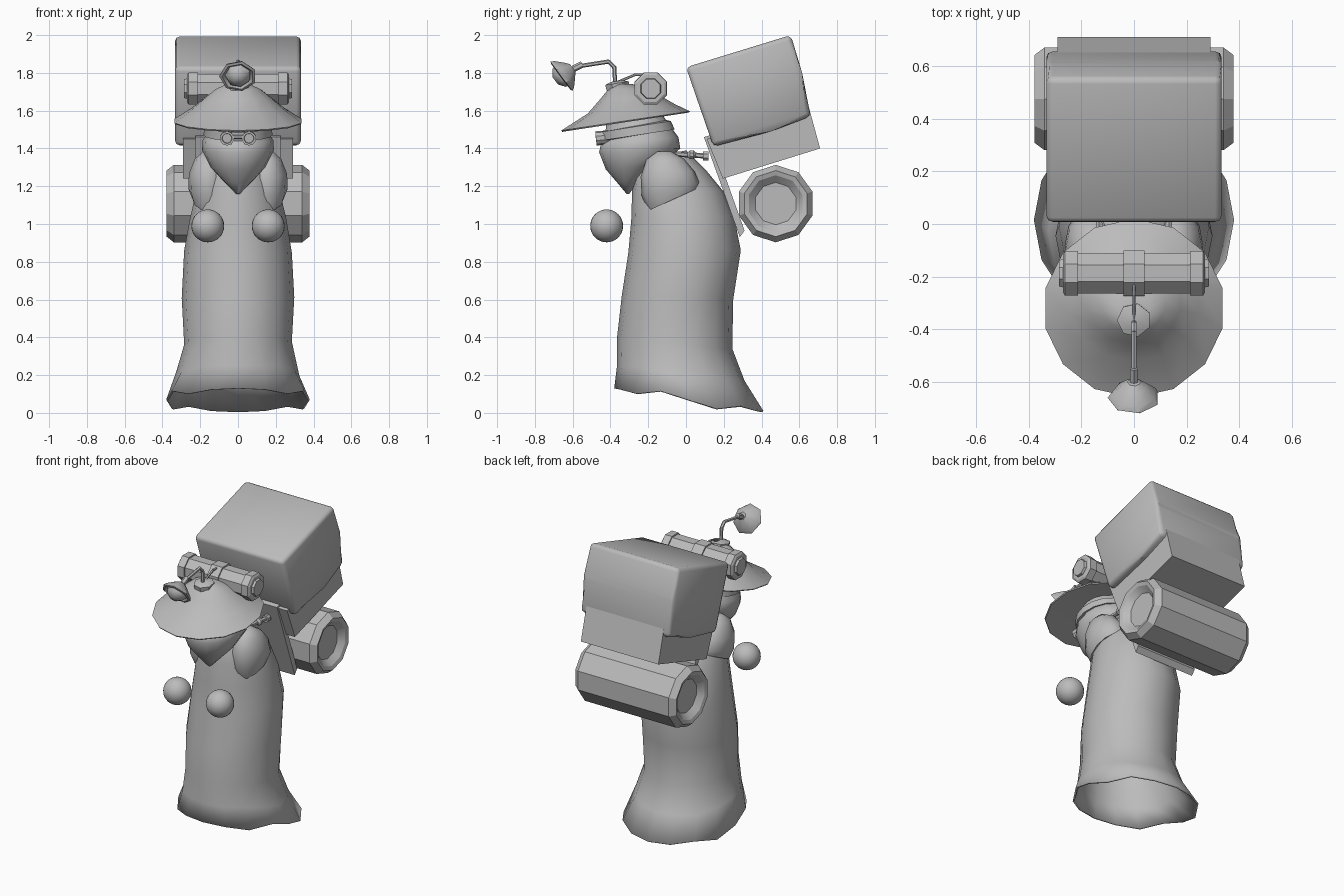
import bpy, bmesh, math
from mathutils import Vector

if "Cube" in bpy.data.objects:
    bpy.data.objects.remove(bpy.data.objects["Cube"])

grey = bpy.data.materials.new("plain grey")
grey.diffuse_color = (0.5, 0.5, 0.5, 1)
grey.use_nodes = True
grey.node_tree.nodes["Principled BSDF"].inputs["Base Color"].default_value = grey.diffuse_color


def finish(name, bm, smooth=None):
    bmesh.ops.remove_doubles(bm, verts=bm.verts, dist=0.0005)
    bmesh.ops.recalc_face_normals(bm, faces=bm.faces)
    me = bpy.data.meshes.new(name)
    bm.to_mesh(me)
    bm.free()
    ob = bpy.data.objects.new(name, me)
    bpy.context.collection.objects.link(ob)
    me.materials.append(grey)
    if smooth:
        bpy.ops.object.select_all(action='DESELECT')
        ob.select_set(True)
        bpy.context.view_layer.objects.active = ob
        bpy.ops.object.shade_smooth_by_angle(angle=math.radians(smooth))
    return ob


def skin(bm, rings, cap_start, cap_end):
    vs = [[bm.verts.new(p) for p in r] for r in rings]
    n = len(vs[0])
    for a, b in zip(vs, vs[1:]):
        for i in range(n):
            j = (i + 1) % n
            bm.faces.new((a[i], a[j], b[j], b[i]))
    if cap_start:
        bm.faces.new(vs[0])
    if cap_end:
        bm.faces.new(vs[-1])


def loft(name, rings, n=16, caps=(True, True), x=0, wobble=0, smooth=50):
    """Stack of tilted ovals: (front y, front z, back y, back z, half width)."""
    pts = []
    for k, (yf, zf, yb, zb, w) in enumerate(rings):
        ring = []
        for i in range(n):
            a = 2 * math.pi * i / n
            t = (1 - math.cos(a)) / 2
            wave = wobble * math.cos(5 * a + 2 * k) / (1 + k)
            ring.append((x + w * math.sin(a), yf + (yb - yf) * t, zf + (zb - zf) * t + wave * math.sin(a) ** 2))
        pts.append(ring)
    bm = bmesh.new()
    skin(bm, pts, *caps)
    return finish(name, bm, smooth)


def turned(name, profile, centre, axis, n=8, smooth=None):
    """Solid of revolution: profile of (distance along axis, radius)."""
    q = Vector(axis).to_track_quat('Z', 'Y')
    rings = []
    for d, r in profile:
        rings.append([Vector(centre) + q @ Vector((r * math.cos(a), r * math.sin(a), d))
                      for a in (2 * math.pi * (i + .5) / n for i in range(n))])
    bm = bmesh.new()
    skin(bm, rings, True, True)
    return finish(name, bm, smooth)


def slab(name, outline, w, bevel=0, smooth=None):
    """Side outline of (y, z) points, stretched across x."""
    bm = bmesh.new()
    skin(bm, [[(s * w, y, z) for y, z in outline] for s in (-1, 1)], True, True)
    if bevel:
        bmesh.ops.bevel(bm, geom=list(bm.edges), offset=bevel, segments=2, affect='EDGES', profile=.5)
    return finish(name, bm, smooth)


def rod(name, pts, r):
    for k, (a, b) in enumerate(zip(pts, pts[1:])):
        a, b = Vector(a), Vector(b)
        turned(f"{name}_{k + 1}", [(-r * .3, r), ((b - a).length + r * .3, r)], a, b - a, 6, 40)


# Long robe, open at the hem
robe = loft("robe", [
    (-.38, .13, .41, .01, .38), (-.365, .25, .31, .17, .325), (-.365, .40, .245, .34, .285),
    (-.34, .62, .25, .60, .298), (-.305, .85, .29, .86, .285), (-.29, 1.02, .255, 1.04, .255),
    (-.285, 1.18, .20, 1.17, .22), (-.27, 1.28, .11, 1.28, .17), (-.25, 1.33, .0, 1.39, .10)],
    caps=(False, True), wobble=.03)
shell = robe.modifiers.new("cloth thickness", 'SOLIDIFY')
shell.thickness = .012
shell.offset = -1

# Sleeves and floating hands
for side, s in (("left", -1), ("right", 1)):
    loft(side + "_sleeve", [
        (-.15, 1.13, .0, 1.17, .05), (-.20, 1.07, .065, 1.19, .085), (-.235, 1.15, .07, 1.22, .108),
        (-.24, 1.25, .045, 1.28, .105), (-.21, 1.34, -.01, 1.345, .075), (-.15, 1.385, -.08, 1.385, .03)],
        n=12, x=s * .155)
    bm = bmesh.new()
    bmesh.ops.create_uvsphere(bm, u_segments=24, v_segments=16, radius=.087)
    bmesh.ops.translate(bm, verts=bm.verts, vec=(s * .16, -.42, .99))
    finish(side + "_hand", bm, 60)

# Head with pointed beard
loft("head_and_beard", [
    (-.315, 1.16, -.30, 1.16, .01), (-.365, 1.22, -.24, 1.24, .08), (-.425, 1.29, -.14, 1.31, .145),
    (-.46, 1.38, -.03, 1.40, .19), (-.45, 1.425, -.04, 1.46, .188), (-.43, 1.44, -.07, 1.50, .17),
    (-.42, 1.56, -.14, 1.60, .14)])

# Goggle strap, lenses and bridge
loft("goggle_strap", [
    (-.43, 1.44, -.08, 1.50, .16), (-.46, 1.44, -.06, 1.50, .182), (-.465, 1.485, -.08, 1.545, .18),
    (-.43, 1.49, -.10, 1.55, .155)], smooth=30)
for side, s in (("left", -1), ("right", 1)):
    turned(side + "_goggle", [(-.05, .036), (.022, .038), (.022, .027), (.012, .025)],
           (s * .058, -.455, 1.455), (0, -1, -.1), 10)
rod("goggle_bridge", [(-.03, -.47, 1.46), (.03, -.47, 1.46)], .01)

# Wide hat tilted forward, with a button on top
loft("hat", [
    (-.44, 1.54, -.12, 1.59, .15), (-.655, 1.488, .015, 1.59, .34), (-.66, 1.495, .02, 1.597, .345),
    (-.52, 1.585, -.06, 1.635, .25), (-.455, 1.66, -.13, 1.675, .18), (-.41, 1.715, -.20, 1.715, .12),
    (-.38, 1.742, -.28, 1.74, .06)], n=14)
turned("hat_button", [(-.03, .062), (.0, .065), (.012, .03)], (0, -.365, 1.745), (0, -.15, 1), 7, 40)

# Lamp on a bent pole
rod("lamp_pole", [(0, -.375, 1.745), (0, -.38, 1.83), (0, -.41, 1.86), (0, -.55, 1.838)], .011)
rod("lamp_brace", [(0, -.365, 1.75), (0, -.27, 1.79), (0, -.2, 1.79)], .007)
turned("lamp_joint", [(-.03, .018), (.025, .018)], (0, -.575, 1.832), (0, -.8, -.4), 6)
turned("lamp_shade", [(-.075, .025), (-.055, .05), (-.02, .088), (0, .1), (.004, .085), (-.01, .07)],
       (0, -.66, 1.782), (0, -.8, -.6), 7, 40)
turned("lamp_lens", [(-.02, .072), (.015, .06), (.04, .025)], (0, -.66, 1.782), (0, -.8, -.6), 7, 40)

# Spyglass tube resting on the hat
tube_half = [(.04, .093), (.04, .083), (.212, .083), (.212, .092), (.262, .092),
             (.270, .078), (.270, .058), (.285, .054)]
turned("hat_tube", [(-d, r) for d, r in reversed(tube_half)] + tube_half, (0, -.187, 1.717), (1, 0, 0), 8)

# Carrying board and shoulder fasteners
slab("pack_board", [(.095, 1.46), (.13, 1.47), (.31, .965), (.285, .93)], .225)
for side, s in (("left", -1), ("right", 1)):
    rod(side + "_strap_peg", [(s * .13, -.05, 1.37), (s * .138, .11, 1.36)], .014)
    turned(side + "_strap_knob", [(-.022, .012), (-.01, .025), (.01, .025), (.022, .012)],
           (s * .135, .03, 1.367), (0, 1, 0), 8, 40)
    turned(side + "_strap_collar", [(-.015, .025), (.015, .025)], (s * .138, .105, 1.36), (0, 1, 0), 8)

# Big backpack: lower body under a soft cover
slab("pack_body", [(.11, 1.45), (.65, 1.62), (.71, 1.40), (.195, 1.24)], .29)
slab("pack_cover", [(-.0, 1.83), (.555, 2.0), (.615, 1.80), (.66, 1.57), (.45, 1.49), (.145, 1.41)],
     .333, .025, 80)

# Bedroll with hollowed ends
roll_half = [(.34, .205), (.378, .175), (.37, .15), (.335, .112)]
turned("bedroll", [(-d, r) for d, r in reversed(roll_half)] + roll_half, (0, .475, 1.108), (1, 0, 0), 10, 25)
